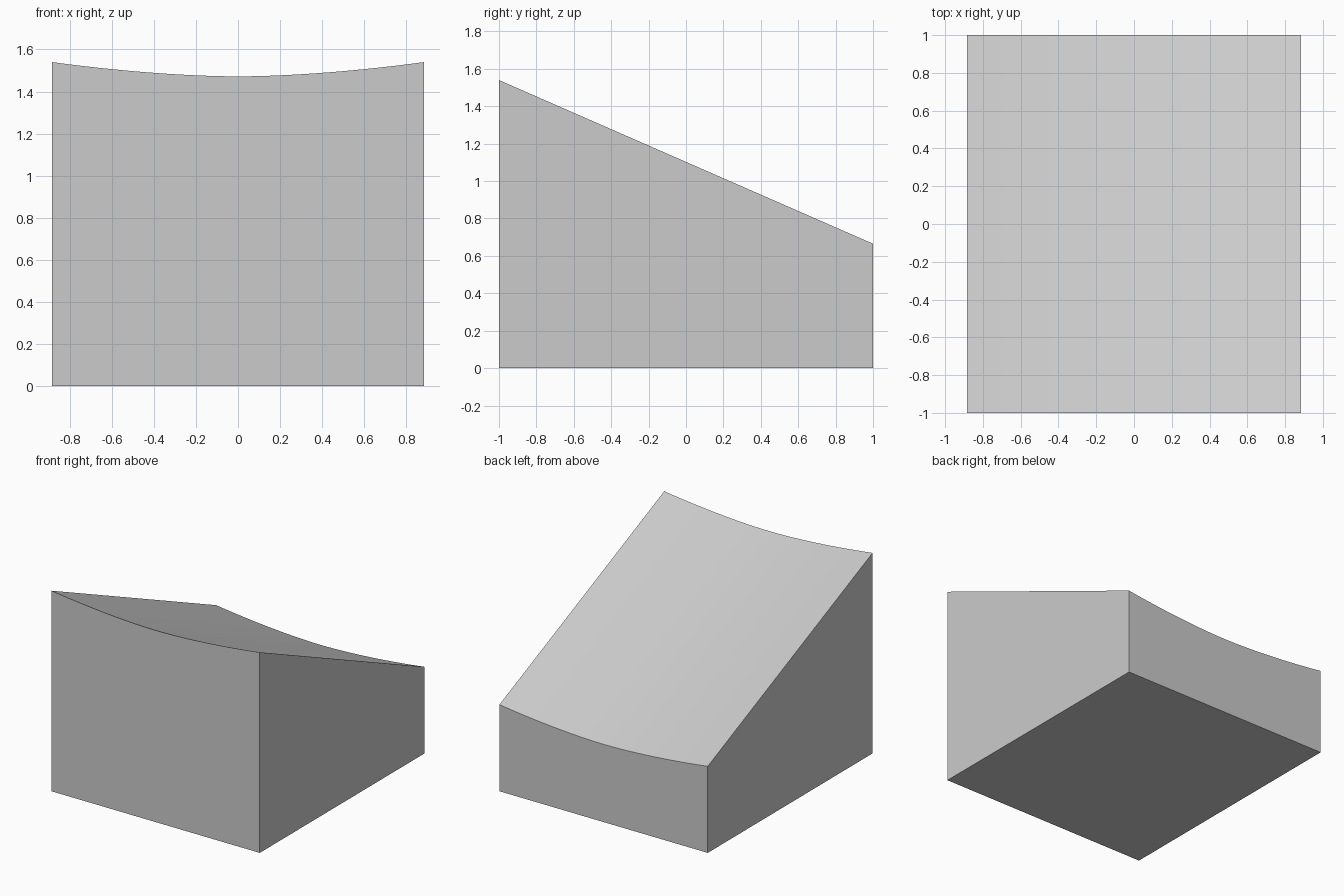
import bpy, bmesh

if "Cube" in bpy.data.objects:
    bpy.data.objects.remove(bpy.data.objects["Cube"])

HALF_W, HALF_D = 0.885, 1.0
FRONT_Z, BACK_Z, SAG = 1.54, 0.665, 0.068
SEGMENTS = 24


def section(bm, y, edge_z):
    """Closed cross-section: flat base and a gently dished top edge."""
    pts = [(-HALF_W, 0), (HALF_W, 0)]
    for i in range(SEGMENTS + 1):
        t = 1 - 2 * i / SEGMENTS
        pts.append((t * HALF_W, edge_z - SAG * (1 - abs(t) ** 1.75)))
    return [bm.verts.new((x, y, z)) for x, z in pts]


# Sloping block lofted from the tall front section to the low back section
bm = bmesh.new()
front = section(bm, -HALF_D, FRONT_Z)
back = section(bm, HALF_D, BACK_Z)
bm.faces.new(front)
bm.faces.new(back[::-1])
for i in range(len(front)):
    j = (i + 1) % len(front)
    bm.faces.new((front[j], front[i], back[i], back[j]))
bmesh.ops.recalc_face_normals(bm, faces=bm.faces)

mesh = bpy.data.meshes.new("dished_wedge")
bm.to_mesh(mesh)
bm.free()
wedge = bpy.data.objects.new("dished_wedge", mesh)
bpy.context.collection.objects.link(wedge)

# Smooth top with crisp outer edges
bpy.context.view_layer.objects.active = wedge
wedge.select_set(True)
bpy.ops.object.shade_smooth_by_angle()
